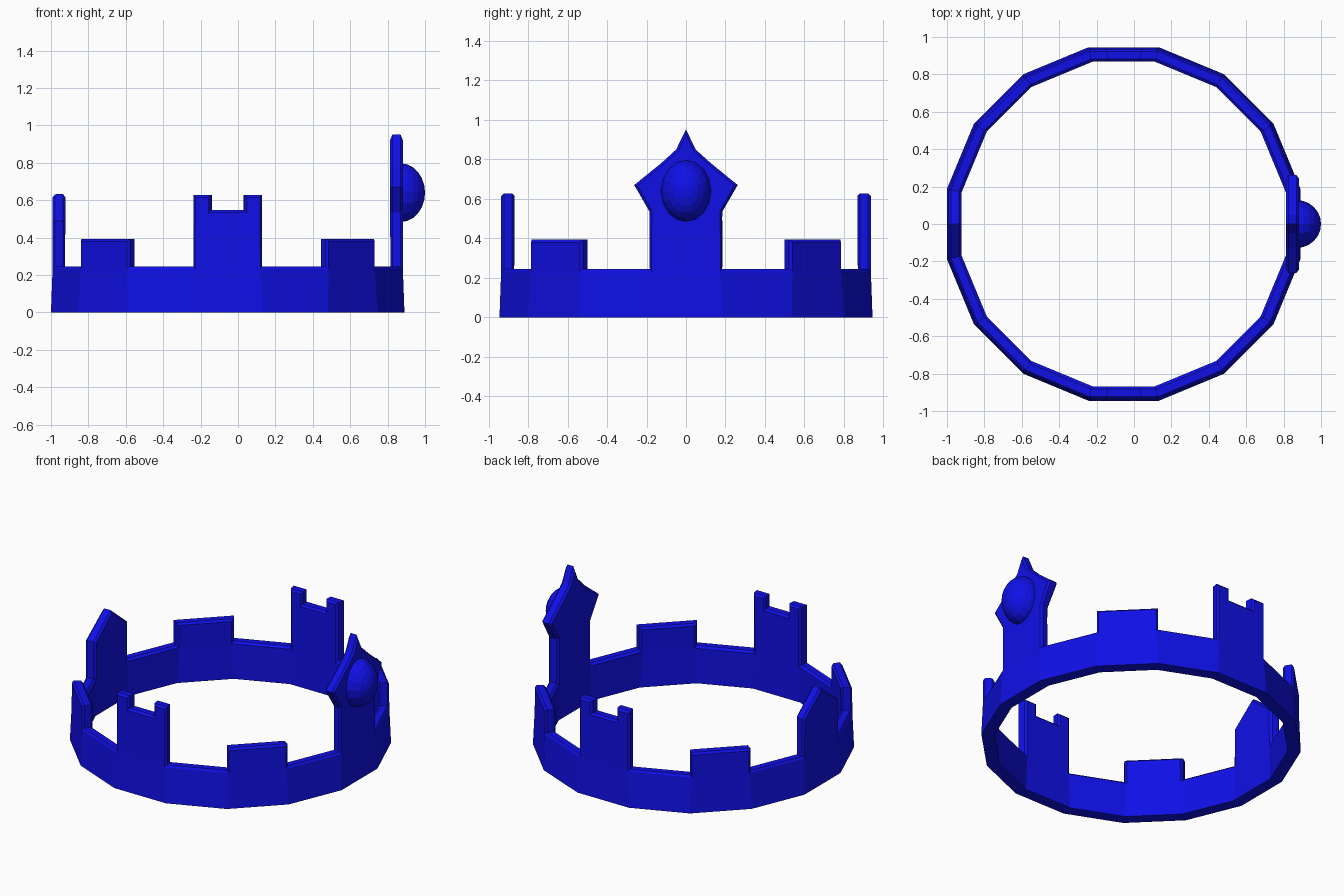
import bpy, bmesh, math
from mathutils import Matrix

if "Cube" in bpy.data.objects:
    bpy.data.objects.remove(bpy.data.objects["Cube"])

N = 16                       # sides of the ring
CX = -0.055                  # ring centre in x
HALF = math.tan(math.pi / N)
BAND = 0.245                 # band height
OUT, INN, FOOT = 0.936, 0.868, 0.945
W = OUT * HALF               # half width of one side

blue = bpy.data.materials.new("blue")
blue.diffuse_color = (0.005, 0.005, 0.8, 1)
blue.use_nodes = True
blue.node_tree.nodes["Principled BSDF"].inputs["Base Color"].default_value = blue.diffuse_color


def finish(name, bm):
    bmesh.ops.recalc_face_normals(bm, faces=bm.faces)
    me = bpy.data.meshes.new(name)
    bm.to_mesh(me)
    bm.free()
    ob = bpy.data.objects.new(name, me)
    bpy.context.collection.objects.link(ob)
    me.materials.append(blue)
    return ob


def mirrored(half):
    """Right-hand outline, bottom to top, completed on the left."""
    return half + [(-y, z) for y, z in reversed(half) if y > 0]


# Outlines of the raised panels: (sideways, height)
block = mirrored([(W, BAND), (W, 0.393)])
tower = mirrored([(W, BAND), (W, 0.628), (0.09, 0.628), (0.09, 0.547)])
gable = mirrored([(W, BAND), (W, 0.49), (0, 0.632)])
plate = mirrored([(W, BAND), (W, 0.535), (0.262, 0.67), (0.13, 0.778),
                  (0.05, 0.85), (0, 0.952)])
panels = {0: plate, 4: tower, 8: gable, 12: tower,
          2: block, 6: block, 10: block, 14: block}

# Crown: outer and inner skins, joined by a rim
bm = bmesh.new()
cache = {}


def vert(k, y, z, inner):
    a = 2 * math.pi * k / N
    r = INN if inner else (FOOT if z == 0 else OUT)
    t = y / W * r * HALF
    if abs(y) > W:           # overhang keeps its true size
        t = y
    co = (CX + r * math.cos(a) - t * math.sin(a),
          r * math.sin(a) + t * math.cos(a), z)
    key = tuple(round(c, 4) + 0.0 for c in co)
    if key not in cache:
        cache[key] = bm.verts.new(co)
    return cache[key]


pair = {}
for k in range(N):
    shapes = [[(-W, 0), (W, 0), (W, BAND), (-W, BAND)]]
    if k in panels:
        shapes.append(panels[k])
    for shape in shapes:
        outer = [vert(k, y, z, False) for y, z in shape]
        inner = [vert(k, y, z, True) for y, z in shape]
        pair.update(zip(outer, inner))
        bm.faces.new(outer)
        bm.faces.new(inner[::-1])
rim = [e for e in bm.edges if e.is_boundary]
for e in rim:
    a, b = e.verts
    if a in pair and b in pair:
        bm.faces.new((a, b, pair[b], pair[a]))
bmesh.ops.recalc_face_normals(bm, faces=bm.faces)
top_rim = [e for e in rim if max(v.co.z for v in e.verts) > 0.01]
bmesh.ops.bevel(bm, geom=top_rim, offset=0.013, segments=1,
                affect='EDGES', clamp_overlap=True)
finish("crown_band", bm)

# Jewel: half an ellipsoid on the front plate
bm = bmesh.new()
bmesh.ops.create_uvsphere(bm, u_segments=16, v_segments=12, radius=1,
                          matrix=Matrix.Rotation(math.pi / 2, 4, 'Y'))
bmesh.ops.scale(bm, vec=(0.13, 0.128, 0.157), verts=bm.verts)
cut = bmesh.ops.bisect_plane(bm, geom=bm.verts[:] + bm.edges[:] + bm.faces[:],
                             plane_co=(0, 0, 0), plane_no=(1, 0, 0),
                             clear_inner=True)
bmesh.ops.holes_fill(bm, edges=[e for e in bm.edges if e.is_boundary])
bmesh.ops.translate(bm, vec=(0.87, 0, 0.64), verts=bm.verts)
finish("jewel", bm)
